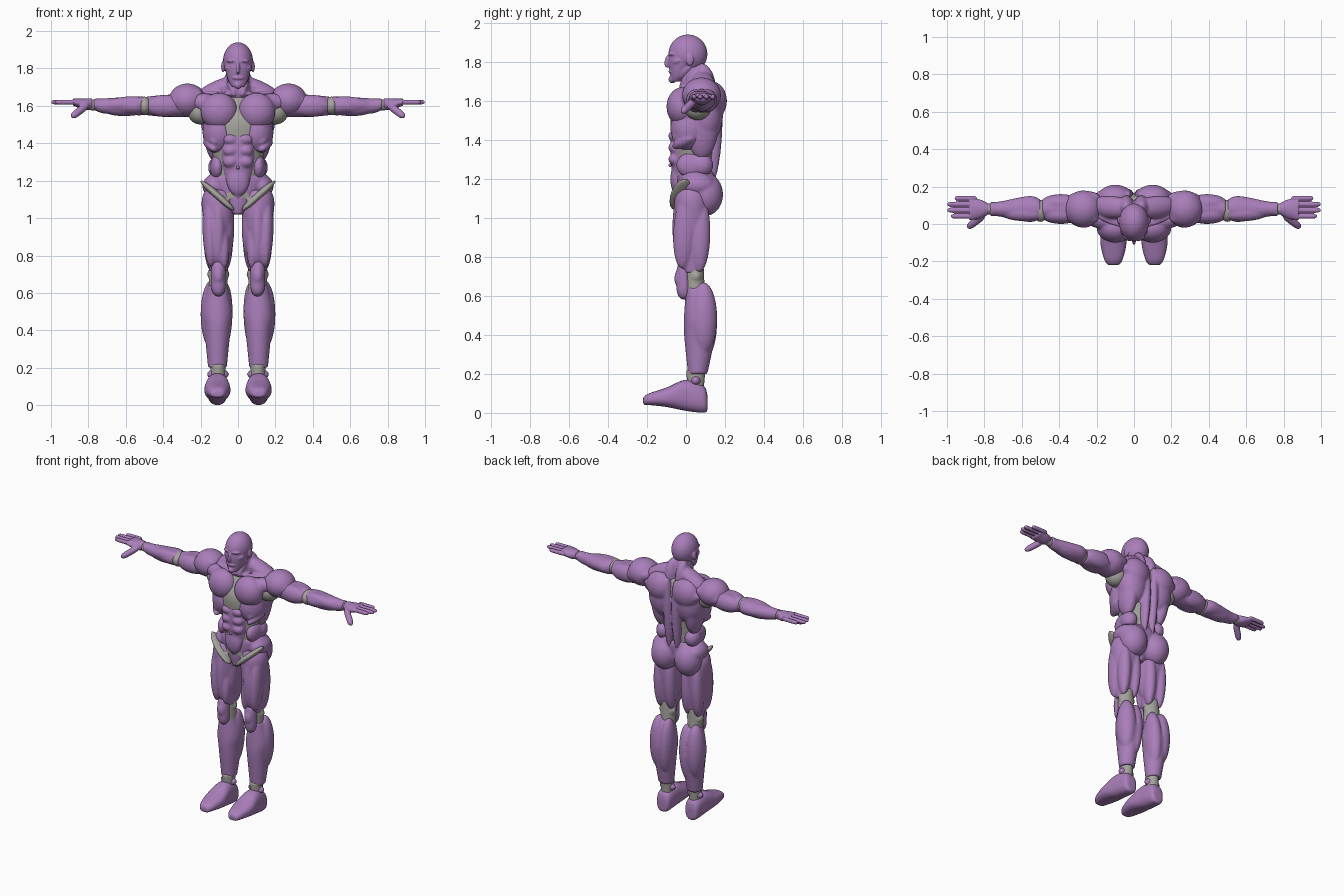
import bpy, bmesh, math
from mathutils import Vector, Matrix

cube = bpy.data.objects.get("Cube")
if cube:
    bpy.data.objects.remove(cube, do_unlink=True)


def material(name, color):
    mat = bpy.data.materials.new(name)
    mat.use_nodes = True
    mat.diffuse_color = color
    shader = next(node for node in mat.node_tree.nodes if node.type == 'BSDF_PRINCIPLED')
    shader.inputs["Base Color"].default_value = color
    shader.inputs["Roughness"].default_value = .6
    return mat


purple = material("purple_armour", (.4, .21, .49, 1))
grey = material("grey_joint", (.38, .37, .34, 1))


class Part:
    """Overlapping shapes placed around an origin, mirrored across x, fused into one smooth skin."""

    def __init__(self, name, origin, mat=purple, voxel=.008, smoothing=3):
        self.name, self.origin, self.mat = name, Vector(origin), mat
        self.voxel, self.smoothing = voxel, smoothing
        self.bm = bmesh.new()

    def sides(self, *points):
        """Shapes on the centre plane are made once, all others on both sides."""
        return (1, -1) if any(abs(point.x) > .001 for point in points) else (1,)

    def sphere(self, matrix, blunt):
        verts = bmesh.ops.create_uvsphere(self.bm, u_segments=28, v_segments=18, radius=1)["verts"]
        for vert in verts:
            rho = math.hypot(vert.co.x, vert.co.y)
            if rho > .001:
                factor = math.sqrt(max(0, 1 - abs(vert.co.z) ** blunt)) / rho
                vert.co.x *= factor
                vert.co.y *= factor
            vert.co = matrix @ vert.co

    def ball(self, centre, radii):
        place = self.origin + Vector(centre)
        for side in self.sides(place):
            mirrored = Matrix.Translation((side * place.x, place.y, place.z))
            self.sphere(mirrored @ Matrix.Diagonal((*radii, 1)), blunt=2)

    def muscle(self, start, end, width, depth=None, blunt=2):
        """Spindle from start to end; depth is its radius along y."""
        start, end = self.origin + Vector(start), self.origin + Vector(end)
        for side in self.sides(start, end):
            flip = Vector((side, 1, 1))
            a, b = start * flip, end * flip
            along = (b - a).normalized()
            back = Vector((0, 1, 0))
            back = (back - along * back.dot(along)).normalized()
            across = back.cross(along)
            columns = (across * width, back * (depth or width), (b - a) / 2)
            basis = Matrix(columns).transposed().to_4x4()
            self.sphere(Matrix.Translation((a + b) / 2) @ basis, blunt)

    def tube(self, axis, rings, power=2, steps=6, count=32):
        """Smooth loft; each ring is a position on the axis, a sideways offset and two radii."""
        rows = []
        last = len(rings) - 1
        for i in range(last):
            p, q, r, s = (Vector(rings[min(max(k, 0), last)]) for k in range(i - 1, i + 3))
            for step in range(steps):
                t = step / steps
                rows.append(q + (r - p) * t / 2 + (p * 2 - q * 5 + r * 4 - s) * t * t / 2
                            + (q * 3 - p - r * 3 + s) * t ** 3 / 2)
        rows.append(Vector(rings[last]))
        for side in (1,) if axis == 'z' and not self.origin.x else (1, -1):
            loops = []
            for along, offset, wide, deep in rows:
                loop = []
                for k in range(count):
                    c, s = math.cos(math.tau * k / count), math.sin(math.tau * k / count)
                    u = wide * math.copysign(abs(c) ** (2 / power), c)
                    v = offset + deep * math.copysign(abs(s) ** (2 / power), s)
                    local = {'x': (along, u, v), 'y': (u, along, v), 'z': (u, v, along)}[axis]
                    point = self.origin + Vector(local)
                    point.x *= side
                    loop.append(self.bm.verts.new(point))
                loops.append(loop)
            for low, high in zip(loops, loops[1:]):
                for k in range(count):
                    n = (k + 1) % count
                    self.bm.faces.new((low[k], low[n], high[n], high[k]))
            self.bm.faces.new(loops[0][::-1])
            self.bm.faces.new(loops[-1])

    def finish(self):
        bmesh.ops.recalc_face_normals(self.bm, faces=self.bm.faces)
        mesh = bpy.data.meshes.new(self.name)
        self.bm.to_mesh(mesh)
        self.bm.free()
        obj = bpy.data.objects.new(self.name, mesh)
        bpy.context.collection.objects.link(obj)
        remesh = obj.modifiers.new("fuse", 'REMESH')
        remesh.mode, remesh.voxel_size = 'VOXEL', self.voxel
        soften = obj.modifiers.new("soften", 'SMOOTH')
        soften.factor, soften.iterations = .5, self.smoothing
        graph = bpy.context.evaluated_depsgraph_get()
        skin = bpy.data.meshes.new_from_object(obj.evaluated_get(graph))
        obj.modifiers.clear()
        obj.data = skin
        skin.materials.clear()
        skin.materials.append(self.mat)
        for poly in skin.polygons:
            poly.material_index = 0
            poly.use_smooth = True


# Head: skull, face, nose, brow, cheeks, eyes, lips, chin, jaw and ears
head = Part("head", (0, 0, 1.8), voxel=.0045, smoothing=2)
head.ball((0, .01, .04), (.08, .1, .1))
head.tube('z', [(-.1, -.05, .03, .03), (-.07, -.04, .05, .04), (0, -.02, .07, .07), (.06, -.01, .07, .07)])
head.muscle((0, -.08, .04), (0, -.1, -.03), width=.01, depth=.02)
head.muscle((0, -.08, .04), (.06, -.06, .04), width=.01, depth=.02)
head.muscle((.02, -.07, -.01), (.07, -.03, .01), width=.02)
head.ball((.03, -.07, .02), (.01, .01, .01))
head.ball((0, -.08, -.05), (.03, .01, .01))
head.ball((0, -.07, -.09), (.02, .02, .02))
head.muscle((.06, .02, -.03), (.03, -.05, -.09), width=.01, depth=.02)
head.ball((.08, .02, .01), (.01, .02, .03))
head.finish()

# Neck, sloping shoulder muscles and collar bones
neck = Part("neck_and_traps", (0, 0, 1.7))
neck.tube('z', [(-.1, .07, .09, .08), (-.02, .05, .07, .07), (.1, .03, .05, .06)])
neck.muscle((.05, .03, .08), (.02, -.03, -.05), width=.02)
neck.muscle((0, .08, .04), (.24, .1, -.08), width=.05, depth=.06)
neck.muscle((.04, .08, .09), (.04, .12, -.1), width=.04, depth=.05)
neck.muscle((0, -.02, -.04), (.2, .04, -.03), width=.01, depth=.02)
neck.finish()

# Grey inner body showing between the plates, at the armpits and the groin
core = Part("inner_body", (0, 0, 1.4), grey)
core.tube('z', [(-.3, .04, .12, .09), (-.1, .04, .13, .1), (.1, .04, .17, .12), (.2, .06, .17, .1),
                (.27, .07, .09, .07)])
core.ball((.2, .06, .17), (.07, .07, .07))
core.muscle((.2, 0, -.2), (.02, -.06, -.36), width=.02, depth=.05)
core.finish()

# Chest plates
chest = Part("chest_plates", (.1, 0, 1.6))
chest.ball((0, -.02, -.03), (.1, .08, .1))
chest.muscle((-.06, -.01, 0), (.19, .05, .03), width=.05)
chest.finish()

# Ribs with finger-like side muscles
ribs = Part("rib_plates", (.1, 0, 1.5))
ribs.ball((0, .02, -.04), (.09, .1, .12))
for level in range(4):
    z = -.04 * level
    ribs.muscle((.08, .04, z + .03), (.02, -.07, z - .02), width=.02, depth=.03)
ribs.finish()

# Upper back, lats, spinal columns and shoulder blades
back_plates = Part("back_plates", (.1, .1, 1.5))
back_plates.ball((0, 0, .03), (.1, .09, .15))
back_plates.ball((0, .03, .1), (.1, .08, .1))
back_plates.muscle((.04, -.02, .2), (.02, -.02, -.2), width=.06, depth=.09)
back_plates.muscle((-.07, .03, -.33), (-.07, .06, .18), width=.03, depth=.04)
back_plates.muscle((-.03, .07, .07), (.12, .03, .11), width=.04)
back_plates.finish()

# Abdomen with paired blocks and navel
abdomen = Part("abdomen_plate", (0, 0, 1.3), smoothing=2)
abdomen.tube('z', [(-.2, -.01, .03, .04), (-.1, -.02, .07, .05), (.1, -.02, .1, .06), (.17, -.01, .08, .05)])
for row in range(3):
    abdomen.ball((.04, -.06, .06 * row), (.04, .03, .03))
abdomen.ball((0, -.05, -.1), (.06, .03, .08))
abdomen.finish()
navel = Part("navel", (0, -.08, 1.27), voxel=.004)
navel.ball((0, 0, 0), (.01, .01, .01))
navel.finish()

# Side waist plates
waist = Part("waist_plates", (.11, .04, 1.27))
waist.ball((0, 0, 0), (.04, .09, .07))
waist.ball((0, .04, 0), (.05, .06, .06))
waist.finish()

# Pelvis, buttocks and hips
pelvis = Part("pelvis", (0, 0, 1.1))
pelvis.tube('z', [(-.08, .02, .03, .06), (0, .04, .1, .09), (.1, .05, .17, .1), (.14, .05, .14, .09)])
pelvis.ball((.09, .1, .02), (.09, .09, .11))
pelvis.ball((.13, .06, .07), (.06, .09, .06))
pelvis.finish()

# Thighs: outer, front, teardrop, inner and rear muscles
thigh = Part("thighs", (.105, 0, .9))
thigh.tube('z', [(-.18, .03, .05, .05), (0, .03, .07, .08), (.18, .03, .09, .09), (.25, .03, .07, .07)])
thigh.muscle((.05, .01, .24), (.04, -.02, -.16), width=.04, depth=.06)
thigh.muscle((0, -.02, .25), (0, -.02, -.15), width=.04, depth=.05)
thigh.muscle((-.03, -.01, .07), (-.03, -.02, -.17), width=.03, depth=.04)
thigh.muscle((-.05, .02, .2), (-.04, .04, -.13), width=.04, depth=.06)
for x in (-.04, .04):
    thigh.muscle((x, .08, .2), (x, .07, -.18), width=.04, depth=.05)
thigh.finish()

# Knees: grey joint with a purple cap
knee = Part("knee_joints", (.105, 0, .7), grey)
knee.tube('z', [(-.13, .05, .05, .05), (.07, .04, .05, .05)])
knee.ball((0, .05, 0), (.06, .04, .04))
knee.finish()
cap = Part("knee_caps", (.105, -.01, .68))
cap.muscle((0, 0, .1), (0, 0, -.1), width=.04, blunt=4)
cap.ball((0, -.02, .01), (.03, .03, .05))
cap.finish()

# Lower legs: outer calf, inner calf and shin
calf = Part("lower_legs", (.11, .06, .4))
calf.tube('z', [(-.2, 0, .05, .05), (0, .01, .07, .08), (.1, .01, .08, .08), (.24, -.01, .05, .05)])
calf.muscle((.03, .03, .27), (.03, .03, -.1), width=.06, depth=.07)
calf.muscle((-.04, .03, .26), (-.02, .03, -.13), width=.05, depth=.07)
calf.muscle((0, -.04, .25), (0, -.03, -.2), width=.03)
calf.finish()

# Ankles and feet
ankle = Part("ankle_joints", (.107, .05, .1), grey)
ankle.tube('z', [(0, 0, .04, .04), (.12, 0, .04, .05)])
ankle.finish()
pivot = Part("ankle_pivots", (.107, .05, .165))
pivot.ball((0, 0, 0), (.06, .03, .03))
pivot.finish()
foot = Part("feet", (.11, 0, 0))
foot.tube('y', [(-.22, .06, .03, .02), (-.19, .07, .05, .03), (-.1, .08, .07, .05), (0, .09, .06, .08),
                (.09, .07, .05, .07), (.11, .05, .03, .04)], power=2.5)
foot.finish()

# Shoulders and upper arms
shoulder = Part("shoulders", (.27, .08, 1.6))
shoulder.ball((0, 0, .03), (.1, .1, .09))
shoulder.muscle((-.08, -.05, .07), (.12, -.02, 0), width=.05)
shoulder.muscle((-.09, .06, .05), (.11, .03, 0), width=.05)
shoulder.finish()
upper_arm = Part("upper_arms", (.38, .08, 1.6))
upper_arm.tube('x', [(-.1, 0, .07, .06), (0, 0, .07, .06), (.11, 0, .05, .05)])
for y in (-.03, .03):
    upper_arm.muscle((-.1, y, 0), (.12, y, 0), width=.06, depth=.05)
upper_arm.finish()

# Elbows, wrists and forearms
joint = Part("elbow_and_wrist_joints", (.5, .08, 1.6), grey)
joint.ball((0, -.01, 0), (.04, .06, .05))
joint.muscle((.24, 0, 0), (.31, 0, .01), width=.03, blunt=4)
joint.finish()
forearm = Part("forearms", (.6, .08, 1.6))
forearm.tube('x', [(-.1, 0, .05, .05), (-.04, 0, .07, .05), (.12, 0, .04, .04), (.17, .01, .04, .03)])
forearm.muscle((-.13, -.03, .02), (.12, -.02, 0), width=.04)
forearm.muscle((-.1, 0, -.02), (.14, 0, -.01), width=.04, depth=.05)
forearm.finish()

# Hands with four fingers and a thumb
hand = Part("hands", (.84, .08, 1.61), voxel=.004, smoothing=2)
hand.tube('x', [(-.06, 0, .03, .03), (-.02, 0, .05, .03), (.04, .01, .06, .02)])
for i, tip in enumerate((.14, .16, .16, .12)):
    y = .032 * (i - 1.2)
    hand.muscle((0, y, .01), (tip, y, .01), width=.013, blunt=8)
hand.muscle((-.04, -.03, 0), (.05, -.1, -.07), width=.02, blunt=4)
hand.finish()
